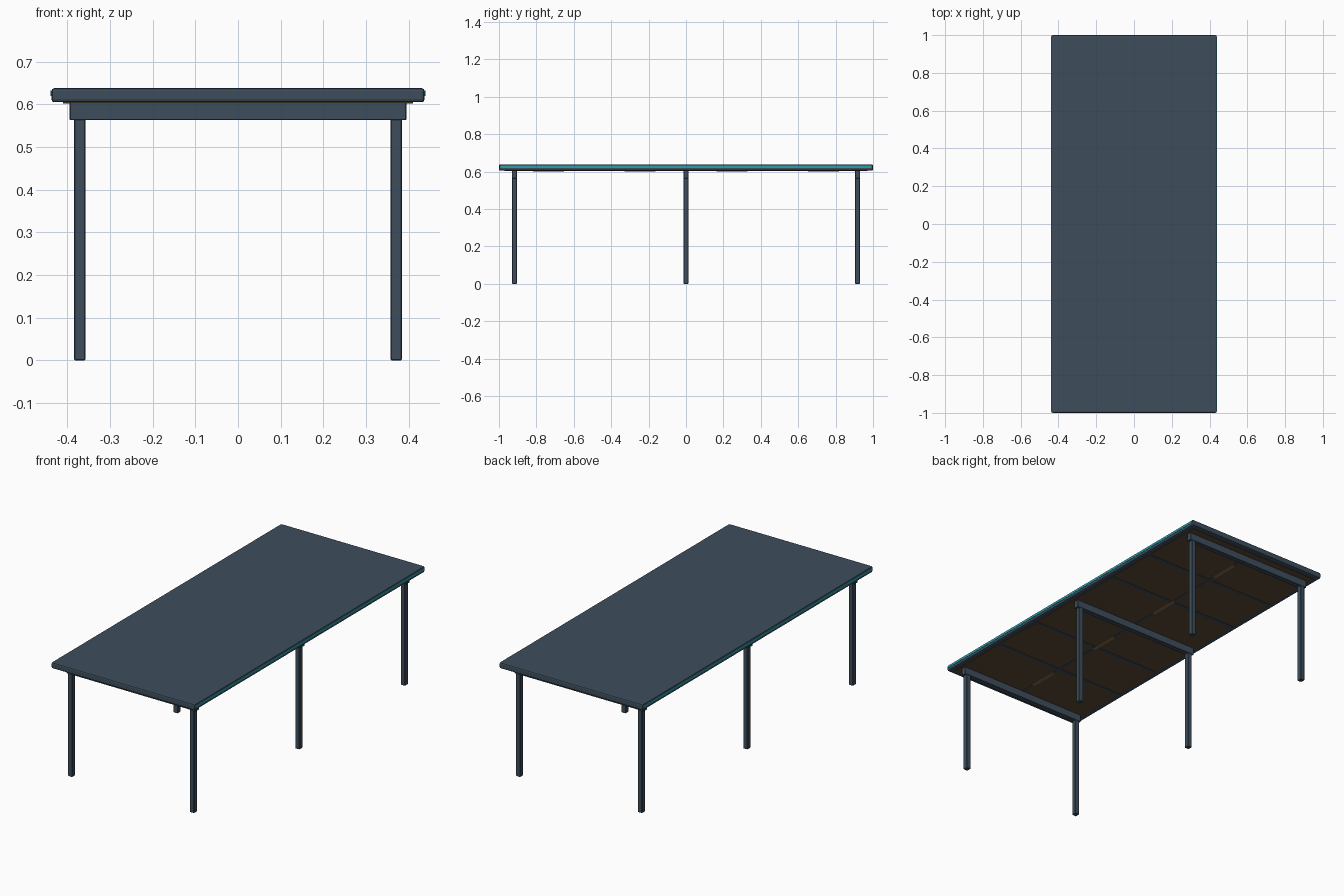
import bpy

if "Cube" in bpy.data.objects:
    bpy.data.objects.remove(bpy.data.objects["Cube"])


def material(name, rgb):
    m = bpy.data.materials.new(name)
    m.diffuse_color = (*rgb, 1)
    m.use_nodes = True
    m.node_tree.nodes["Principled BSDF"].inputs["Base Color"].default_value = m.diffuse_color
    return m


SLATE = material("slate blue paint", (0.047, 0.076, 0.108))
TEAL = material("teal stripe", (0.02, 0.36, 0.42))
WOOD = material("dark wood underside", (0.105, 0.07, 0.035))
TAN = material("tan plate", (0.25, 0.15, 0.075))


def box(name, x, y, z, mat, bevel=0.0, segments=1):
    """Box from (min, max) pairs, with an optional edge bevel."""
    lo, hi = zip(x, y, z)
    bpy.ops.mesh.primitive_cube_add(
        size=1, location=[(a + b) / 2 for a, b in zip(lo, hi)])
    ob = bpy.context.object
    ob.name = name
    ob.scale = [b - a for a, b in zip(lo, hi)]
    bpy.ops.object.transform_apply(location=False, rotation=False, scale=True)
    ob.data.materials.append(mat)
    if bevel:
        mod = ob.modifiers.new("edge bevel", 'BEVEL')
        mod.width = bevel
        mod.segments = segments
    return ob


# Table top with softened edges
box("table_top", (-0.4375, 0.4375), (-1, 1), (0.605, 0.638), SLATE, 0.007, 2)

# Wooden panel on the underside
box("underside_panel", (-0.41, 0.41), (-0.97, 0.97), (0.6035, 0.607), WOOD)

# Teal stripes along both long edges
for s, side in ((-1, "left"), (1, "right")):
    xs = sorted((s * 0.434, s * 0.439))
    box(side + "_edge_stripe", xs, (-0.992, 0.992), (0.620, 0.632), TEAL)

# Battens on the underside
box("centre_batten", (-0.007, 0.007), (-0.917, 0.917), (0.602, 0.605), SLATE)
for y in (-0.61, -0.31, 0.31, 0.61):
    box("cross_batten", (-0.41, 0.41), (y - 0.01, y + 0.01),
        (0.602, 0.605), SLATE)

# Tan plates along the centre batten
for y in (-0.735, -0.245, 0.245, 0.735):
    box("centre_plate", (-0.009, 0.009), (y - 0.083, y + 0.083),
        (0.600, 0.605), TAN)

# Three leg frames: a cross beam with two square legs each
for y, place in ((-0.917, "front"), (0, "middle"), (0.917, "back")):
    box(place + "_beam", (-0.395, 0.395), (y - 0.014, y + 0.014),
        (0.563, 0.605), SLATE, 0.002)
    for s, side in ((-1, "left"), (1, "right")):
        box(f"{place}_{side}_leg", (s * 0.371 - 0.013, s * 0.371 + 0.013),
            (y - 0.0135, y + 0.0135), (0, 0.565), SLATE, 0.002)
